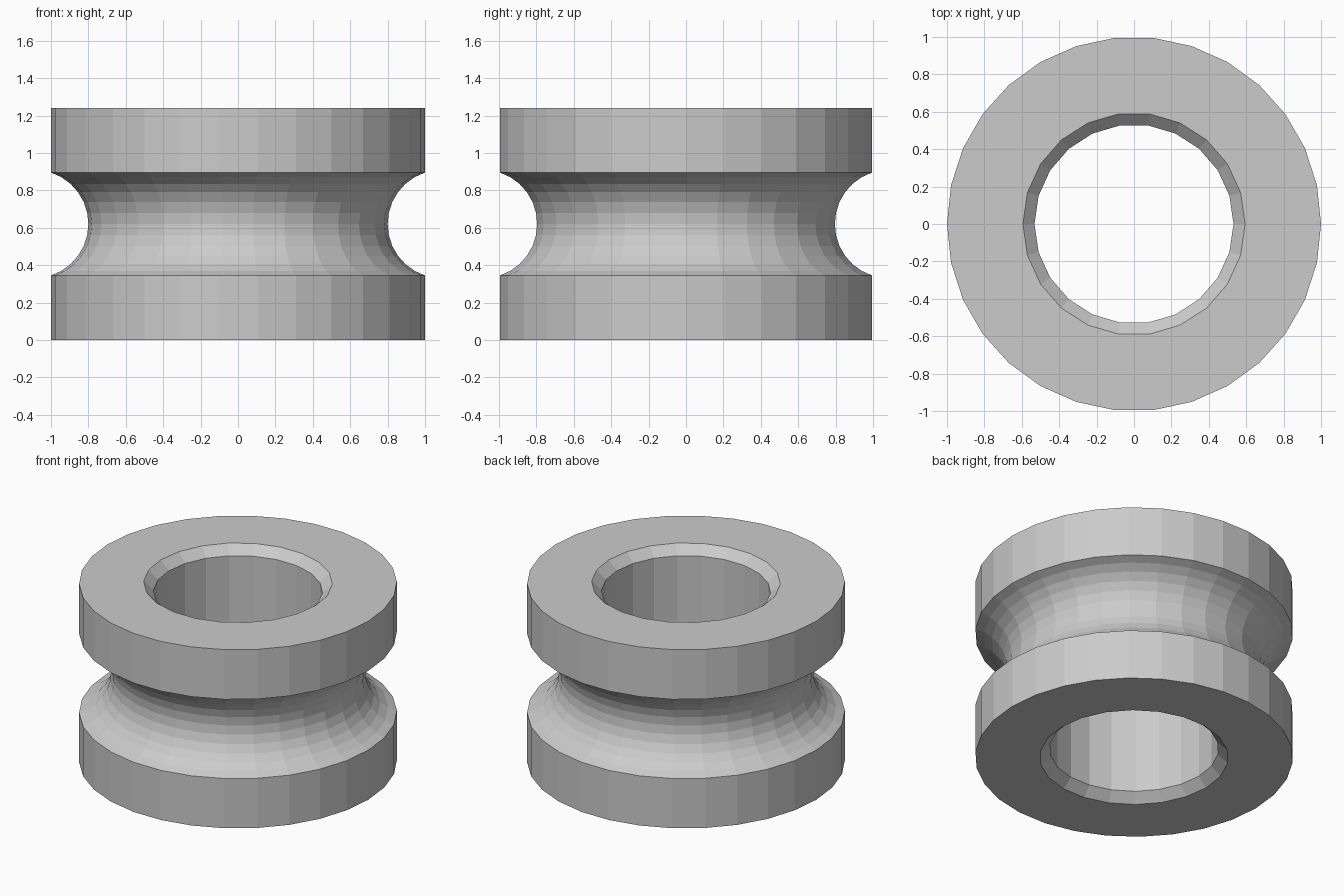
import bpy, bmesh
from math import sin, cos, pi, asin

if "Cube" in bpy.data.objects:
    bpy.data.objects.remove(bpy.data.objects["Cube"])

H = 1.24


def revolve(name, profile, sides):
    """Closed solid of revolution from (radius, z) points, listed bottom to top."""
    bm = bmesh.new()
    rings = [[bm.verts.new((r * cos(2 * pi * i / sides), r * sin(2 * pi * i / sides), z))
              for i in range(sides)] for r, z in profile]
    for low, high in zip(rings, rings[1:]):
        for i in range(sides):
            j = (i + 1) % sides
            bm.faces.new((low[i], low[j], high[j], high[i]))
    bm.faces.new(rings[0][::-1])
    bm.faces.new(rings[-1])
    mesh = bpy.data.meshes.new(name)
    bm.to_mesh(mesh)
    bm.free()
    obj = bpy.data.objects.new(name, mesh)
    bpy.context.collection.objects.link(obj)
    return obj


# Outer rim with a circular-arc groove around the middle
half, depth, steps = 0.275, 0.2, 12
arc_r = (half ** 2 + depth ** 2) / (2 * depth)
a = asin(half / arc_r)
angles = [-a + 2 * a * i / steps for i in range(steps + 1)]
groove = [(1 - depth + arc_r * (1 - cos(t)), H / 2 + arc_r * sin(t)) for t in angles]
wheel = revolve("grooved_wheel", [(1, 0)] + groove + [(1, H)], 30)

# Bore with a chamfer at each end
bore, mouth, ch = 0.532, 0.594, 0.06
cutter = revolve("bore_cutter", [(mouth, -0.2), (mouth, 0), (bore, ch),
                                 (bore, H - ch), (mouth, H), (mouth, H + 0.2)], 22)
cutter.hide_render = True

cut = wheel.modifiers.new("bore", 'BOOLEAN')
cut.operation = 'DIFFERENCE'
cut.solver = 'EXACT'
cut.object = cutter
bpy.context.view_layer.objects.active = wheel
bpy.ops.object.modifier_apply(modifier=cut.name)
bpy.data.objects.remove(cutter)
